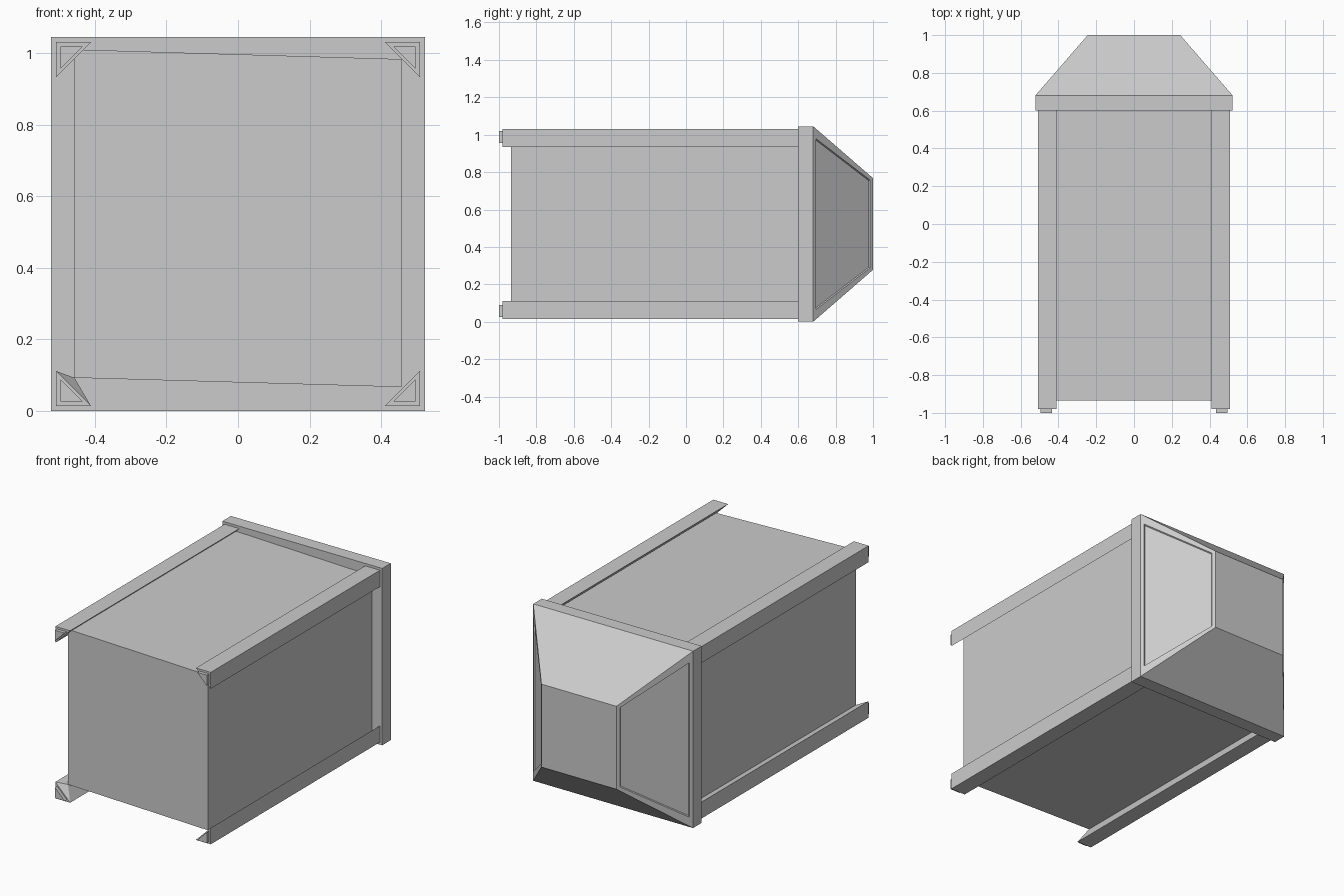
import bpy
import bmesh

cube = bpy.data.objects.get("Cube")
if cube:
    bpy.data.objects.remove(cube, do_unlink=True)

grey = bpy.data.materials.new("plain_grey")
grey.use_nodes = True
grey.diffuse_color = (0.6, 0.6, 0.6, 1)
grey.node_tree.nodes["Principled BSDF"].inputs["Base Color"].default_value = (0.6, 0.6, 0.6, 1)

MID = 0.5225   # height of the long axis


def finish(name, bm):
    bmesh.ops.recalc_face_normals(bm, faces=bm.faces)
    mesh = bpy.data.meshes.new(name)
    bm.to_mesh(mesh)
    bm.free()
    mesh.materials.append(grey)
    obj = bpy.data.objects.new(name, mesh)
    bpy.context.collection.objects.link(obj)


def loft(front, y0, back, y1):
    """Join an (x, z) outline at y0 to a matching outline at y1."""
    bm = bmesh.new()
    a = [bm.verts.new((x, y0, z)) for x, z in front]
    b = [bm.verts.new((x, y1, z)) for x, z in back]
    bm.faces.new(a)
    bm.faces.new(b[::-1])
    for i in range(len(a)):
        j = (i + 1) % len(a)
        bm.faces.new((a[i], b[i], b[j], a[j]))
    bmesh.ops.recalc_face_normals(bm, faces=bm.faces)
    return bm


def square(half):
    return [(-half, MID - half), (half, MID - half), (half, MID + half), (-half, MID + half)]


def corner(sx, sz, half, leg):
    """Right triangle tucked into one corner of a square."""
    x, z = sx * half, MID + sz * half
    return [(x, z), (x - sx * leg, z), (x, z - sz * leg)]


# Main body, with its top and bottom leaning slightly to one side
body = [(-0.457, 0.093), (0.457, 0.067), (0.457, 0.983), (-0.457, 1.01)]
finish("body", loft(body, -0.935, body, 0.61))

# Flange behind the body
finish("flange", loft(square(MID), 0.6, square(MID), 0.68))

# Tapered hood with a shallow recessed panel on each side
hood = loft(square(MID), 0.68, square(0.245), 1.0)
sides = [f for f in hood.faces if abs(f.normal.x) > 0.3]
for side in sides:
    bmesh.ops.inset_region(hood, faces=[side], thickness=0.02, use_even_offset=True)
    for v in side.verts:
        if v.co.y < 0.8:
            v.co.z = MID + (v.co.z - MID) * 0.94
    bmesh.ops.inset_region(hood, faces=[side], thickness=0.004, depth=-0.008,
                           use_even_offset=True)
finish("hood", hood)

# Triangular corner rails with small end tips
for sx, side in ((-1, "right"), (1, "left")):
    for sz, level in ((-1, "lower"), (1, "upper")):
        rail = corner(sx, sz, 0.508, 0.097)
        finish(f"{level}_{side}_rail", loft(rail, -0.98, rail, 0.61))
        tip = corner(sx, sz, 0.496, 0.063)
        finish(f"{level}_{side}_rail_tip", loft(tip, -1.0, tip, -0.97))

# Fillet joining the lower right rail to the body corner
rail = corner(-1, -1, 0.508, 0.097)
ends = [rail[1], rail[2]]
bm = bmesh.new()
for x, z in ends:
    for y in (-0.98, 0.6):
        bm.verts.new((x, y, z))
for y in (-0.935, 0.6):
    bm.verts.new((*body[0][:1], y, body[0][1]))
bmesh.ops.convex_hull(bm, input=bm.verts)
finish("lower_right_rail_fillet", bm)
